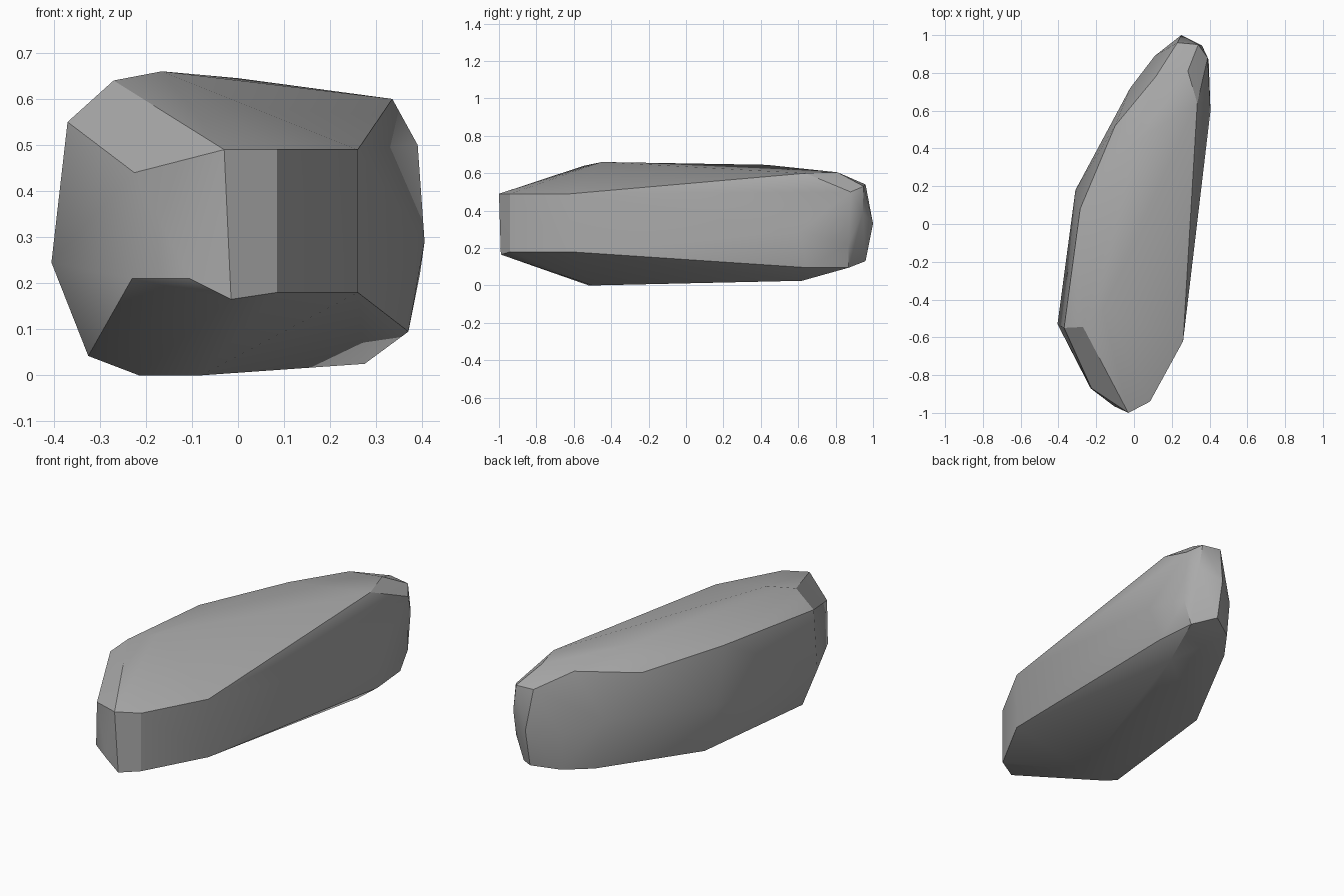
import bpy
import bmesh
import math

cube = bpy.data.objects.get("Cube")
if cube:
    bpy.data.objects.remove(cube, do_unlink=True)


def make_material(name, color):
    material = bpy.data.materials.new(name)
    material.use_nodes = True
    material.diffuse_color = color
    shader = material.node_tree.nodes["Principled BSDF"]
    shader.inputs["Base Color"].default_value = color
    shader.inputs["Roughness"].default_value = 0.8
    return material


def make_hull(name, corners, material):
    """Wrap a convex boulder around its corners, merging nearly flat facets."""
    bm = bmesh.new()
    for corner in corners:
        bm.verts.new(corner)
    hull = bmesh.ops.convex_hull(bm, input=bm.verts[:])
    spare = [v for v in hull["geom_interior"] + hull["geom_unused"]
             if isinstance(v, bmesh.types.BMVert) and v.is_valid]
    bmesh.ops.delete(bm, geom=list(set(spare)), context="VERTS")
    bmesh.ops.dissolve_limit(bm, angle_limit=math.radians(1),
                             verts=bm.verts[:], edges=bm.edges[:])
    bmesh.ops.recalc_face_normals(bm, faces=bm.faces[:])
    mesh = bpy.data.meshes.new(name)
    bm.to_mesh(mesh)
    bm.free()
    mesh.materials.append(material)
    obj = bpy.data.objects.new(name, mesh)
    bpy.context.collection.objects.link(obj)
    return obj


# Blunt front end, with its vertical facets
front = [
    (0.26, -0.62, 0.49), (0.26, -0.62, 0.18),
    (0.085, -0.94, 0.49), (0.085, -0.94, 0.18),
    (-0.03, -1.0, 0.49), (-0.015, -0.99, 0.165),
    (-0.225, -0.87, 0.44), (-0.23, -0.87, 0.21), (-0.105, -0.965, 0.21),
]
# Crown
top = [
    (-0.27, -0.545, 0.64), (-0.165, -0.45, 0.66), (0, 0.43, 0.645),
    (0.335, 0.64, 0.6), (0.285, 0.81, 0.605), (0.115, 0.78, 0.6),
]
# Bulging right flank
right_flank = [
    (-0.37, -0.55, 0.55), (-0.405, -0.53, 0.245), (-0.325, -0.52, 0.042),
    (-0.285, 0.08, 0.58), (-0.31, 0.18, 0.3), (-0.25, 0.2, 0.05),
    (-0.1, 0.52, 0.55), (-0.02, 0.72, 0.35), (0.02, 0.74, 0.09),
]
# Left flank
left_flank = [(0.405, 0.6, 0.29), (0.37, 0.65, 0.095)]
# Narrow back tip
back = [
    (0.34, 0.95, 0.53), (0.39, 0.88, 0.5), (0.36, 0.945, 0.39),
    (0.395, 0.87, 0.22), (0.35, 0.87, 0.095), (0.25, 0.96, 0.13),
    (0.25, 1.0, 0.33), (0.23, 0.96, 0.54), (0.11, 0.89, 0.3),
    (0.12, 0.88, 0.11),
]
# Underside
bottom = [(-0.08, -0.5, 0), (-0.215, -0.52, 0), (0.275, 0.62, 0.025)]

stone = make_material("grey_stone", (0.4, 0.4, 0.4, 1))
boulder = make_hull("boulder", front + top + right_flank + left_flank + back + bottom, stone)

# Smooth shading that keeps the cut edges crisp
bpy.ops.object.select_all(action="DESELECT")
bpy.context.view_layer.objects.active = boulder
boulder.select_set(True)
bpy.ops.object.shade_smooth_by_angle(angle=math.radians(30))
